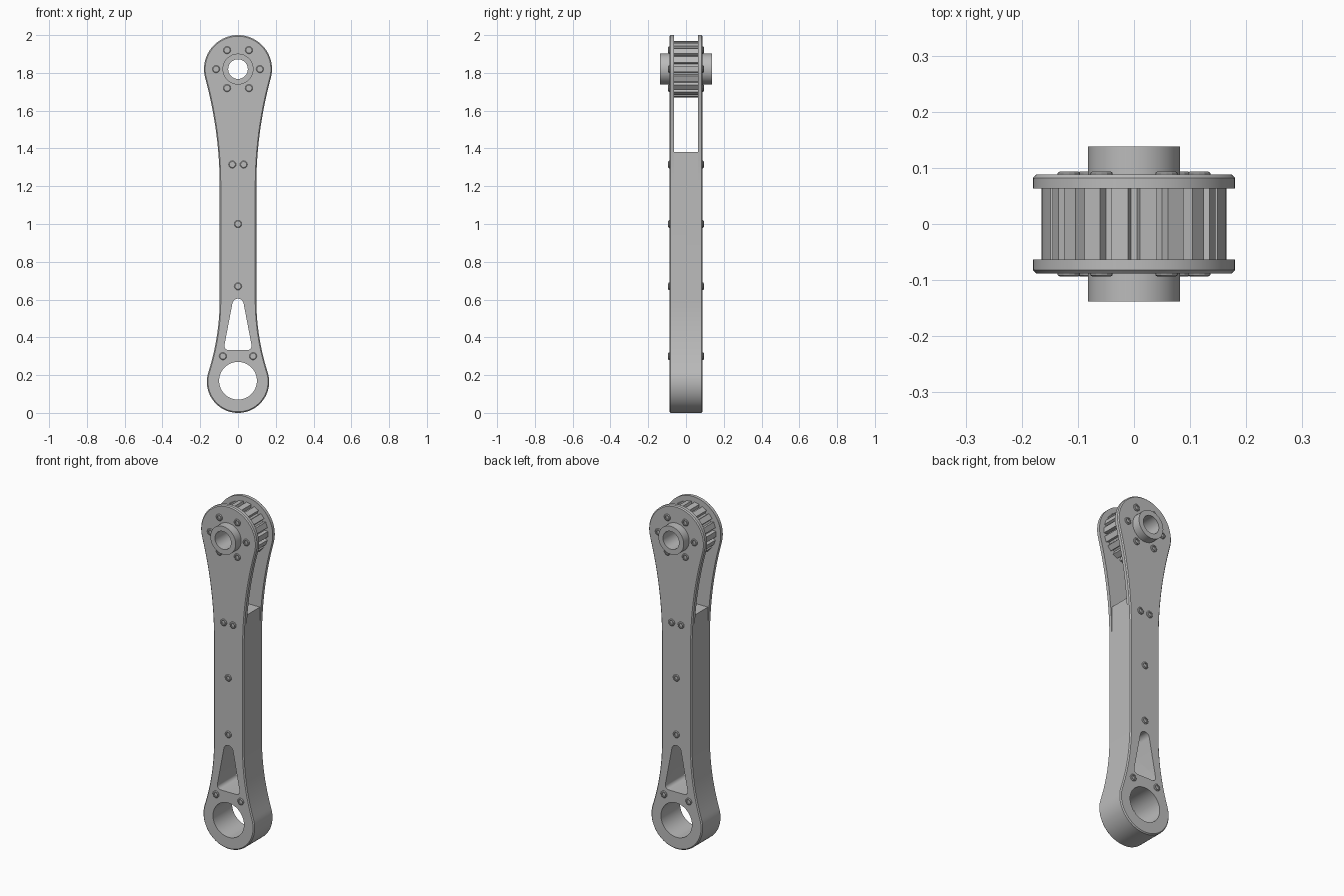
import bpy, bmesh, math
from math import sin, cos, pi, radians

default = bpy.data.objects.get("Cube")
if default:
    bpy.data.objects.remove(default, do_unlink=True)

grey = bpy.data.materials.new("machined_grey")
grey.use_nodes = True
COLOUR = (0.5, 0.5, 0.5, 1)
grey.diffuse_color = COLOUR
grey.node_tree.nodes["Principled BSDF"].inputs["Base Color"].default_value = COLOUR

AXLE_Z, EYE_Z = 1.82, 0.165          # pulley and lower eye centres
HEAD_R, EYE_R, WAIST = 0.18, 0.165, 0.097
FACE_Y, SLOT_Y = 0.088, 0.063        # outer face and inner plate face


def finish(name, bm):
    bmesh.ops.recalc_face_normals(bm, faces=bm.faces[:])
    mesh = bpy.data.meshes.new(name)
    bm.to_mesh(mesh)
    bm.free()
    mesh.materials.append(grey)
    ob = bpy.data.objects.new(name, mesh)
    bpy.context.collection.objects.link(ob)
    return ob


def activate(ob):
    bpy.ops.object.select_all(action='DESELECT')
    ob.select_set(True)
    bpy.context.view_layer.objects.active = ob


def smooth(ob):
    activate(ob)
    bpy.ops.object.shade_smooth_by_angle(angle=radians(30))


def arc(cx, cz, r, a0, a1, n):
    return [(cx + r * cos(radians(a0 + (a1 - a0) * i / n)),
             cz + r * sin(radians(a0 + (a1 - a0) * i / n))) for i in range(n + 1)]


def circle(cz, r, n):
    return arc(0, cz, r, 0, 360, n)[:-1]


def prism(name, pts, y0, y1):
    bm = bmesh.new()
    front = [bm.verts.new((x, y0, z)) for x, z in pts]
    face = bm.faces.new(front)
    ext = bmesh.ops.extrude_face_region(bm, geom=[face])
    for v in ext["geom"]:
        if isinstance(v, bmesh.types.BMVert):
            v.co.y = y1
    return finish(name, bm)


def tube(name, outer, inner, half):
    bm = bmesh.new()
    loops = [[bm.verts.new((x, y, z)) for x, z in pts]
             for pts, y in ((outer, -half), (outer, half), (inner, half), (inner, -half))]
    n = len(outer)
    for k in range(4):
        a, b = loops[k], loops[(k + 1) % 4]
        for i in range(n):
            j = (i + 1) % n
            bm.faces.new((a[i], a[j], b[j], b[i]))
    return finish(name, bm)


def cut(target, cutter):
    cutter.hide_render = True
    mod = target.modifiers.new("cut", 'BOOLEAN')
    mod.operation = 'DIFFERENCE'
    mod.solver = 'EXACT'
    mod.object = cutter
    activate(target)
    bpy.ops.object.modifier_apply(modifier=mod.name)
    bpy.data.objects.remove(cutter, do_unlink=True)


def flare(cz, r, z0):
    """Concave arc tangent to the waist at z0 and to an end circle."""
    dz = abs(cz - z0)
    R = (dz * dz + WAIST ** 2 - r * r) / (2 * (r - WAIST))
    reach = math.atan2(dz, WAIST + R)
    s = 1 if cz > z0 else -1
    pts = [(WAIST + R - R * cos(reach * i / 12), z0 + s * R * sin(reach * i / 12))
           for i in range(13)]
    return pts, math.degrees(reach)


# Arm: outline of the right half, mirrored
low, low_a = flare(EYE_Z, EYE_R, 0.6)
high, high_a = flare(AXLE_Z, HEAD_R, 1.2)
half = (arc(0, EYE_Z, EYE_R, -90, low_a, 20)[:-1] + low[::-1]
        + high + arc(0, AXLE_Z, HEAD_R, -high_a, 90, 20)[1:])
outline = half + [(-x, z) for x, z in half[-2:0:-1]]
arm = prism("arm", outline, -FACE_Y, FACE_Y)
bevel = arm.modifiers.new("edge", 'BEVEL')
bevel.width = 0.006
bevel.segments = 1
bevel.limit_method = 'ANGLE'
bevel.angle_limit = radians(60)
activate(arm)
bpy.ops.object.modifier_apply(modifier=bevel.name)

# Slot that splits the arm into two cheek plates
cut(arm, prism("slot_cutter", [(-0.4, 1.2), (0.4, 1.2), (0.4, 2.2), (-0.4, 2.2)], -SLOT_Y, SLOT_Y))
# Lower eye, hub seat and tapered window
cut(arm, prism("eye_cutter", circle(0.17, 0.1, 48), -0.3, 0.3))
cut(arm, prism("hub_cutter", circle(AXLE_Z, 0.07, 32), -0.3, 0.3))
window = (arc(0.05, 0.355, 0.022, -90, 10, 6) + arc(0, 0.575, 0.03, 10, 170, 10)
          + arc(-0.05, 0.355, 0.022, 170, 270, 6))
cut(arm, prism("window_cutter", window, -0.3, 0.3))
smooth(arm)

# Straight core block between the cheek plates
prism("core_block", [(-WAIST, 1.2), (WAIST, 1.2), (WAIST, 1.38), (-WAIST, 1.38)], -SLOT_Y, SLOT_Y)

# Hub sleeve
smooth(tube("hub_sleeve", circle(AXLE_Z, 0.082, 32), circle(AXLE_Z, 0.052, 32), 0.138))

# Toothed pulley
TEETH = 18
gear = []
for t in range(TEETH):
    for frac, r in ((-0.3, 0.15), (0.3, 0.15), (0.38, 0.13), (0.62, 0.13)):
        a = 2 * pi * (t + frac) / TEETH
        gear.append((r * cos(a), AXLE_Z + r * sin(a)))
tube("toothed_pulley", gear, circle(AXLE_Z, 0.07, len(gear)), SLOT_Y)


# Socket bolts on both faces
def bolt(name, x, z, side):
    bm = bmesh.new()
    levels = ((0.02, FACE_Y - 0.004), (0.02, FACE_Y + 0.003), (0.016, FACE_Y + 0.006),
              (0.011, FACE_Y + 0.006), (0.011, FACE_Y - 0.003))
    rings = [[bm.verts.new((x + r * cos(pi * i / 6), side * y, z + r * sin(pi * i / 6)))
              for i in range(12)] for r, y in levels]
    for a, b in zip(rings, rings[1:]):
        for i in range(12):
            j = (i + 1) % 12
            bm.faces.new((a[i], a[j], b[j], b[i]))
    bm.faces.new(rings[0])
    bm.faces.new(rings[-1])
    finish(name, bm)


spots = [(0.116 * cos(k * pi / 3), AXLE_Z + 0.116 * sin(k * pi / 3)) for k in range(6)]
spots += [(-0.03, 1.315), (0.03, 1.315), (0, 1.0), (0, 0.67), (-0.08, 0.3), (0.08, 0.3)]
for i, (x, z) in enumerate(spots):
    bolt(f"front_bolt_{i + 1}", x, z, -1)
    bolt(f"back_bolt_{i + 1}", x, z, 1)
